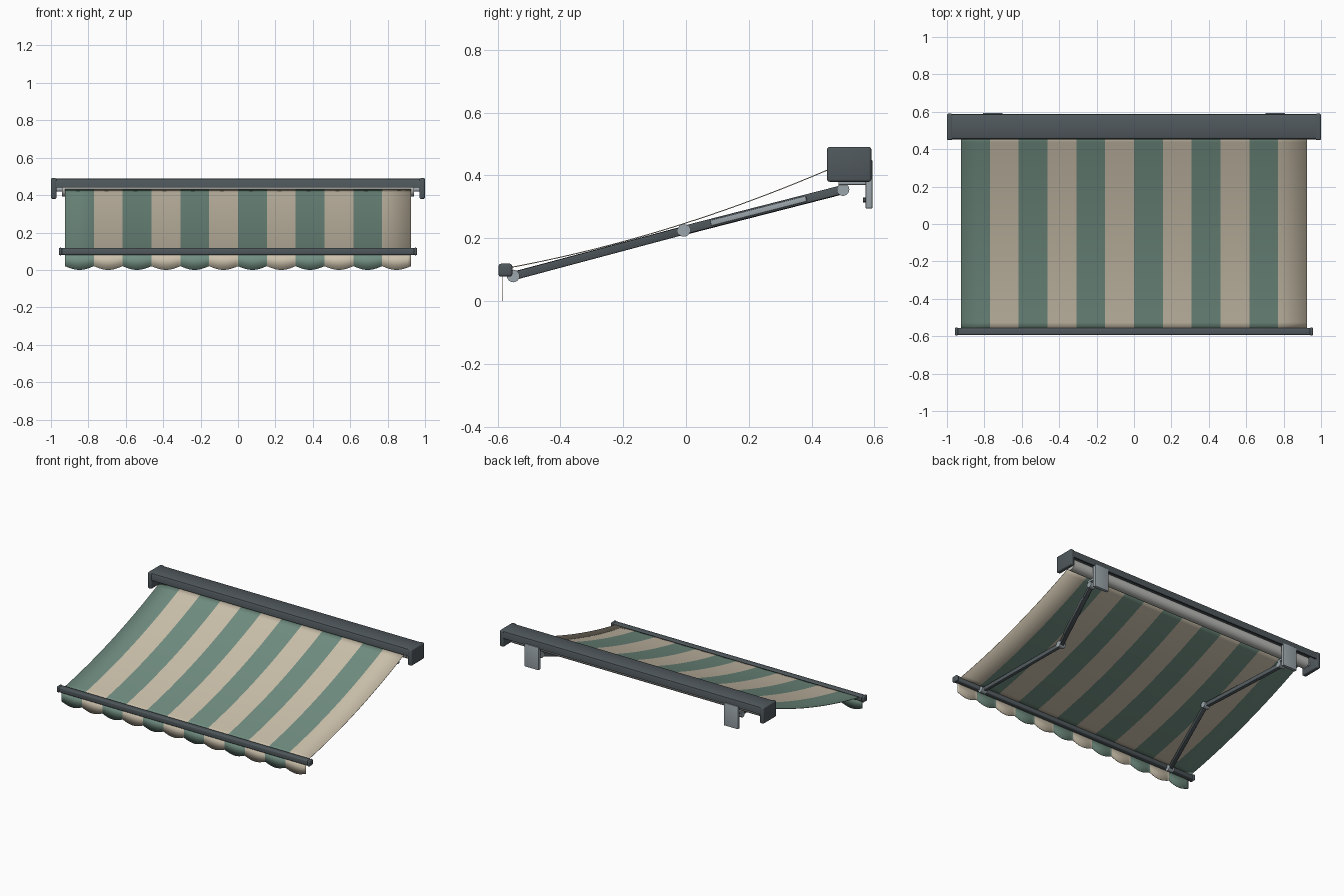
import bpy, bmesh, math
from mathutils import Vector, Matrix

if "Cube" in bpy.data.objects:
    bpy.data.objects.remove(bpy.data.objects["Cube"])


def material(name, rgb):
    m = bpy.data.materials.new(name)
    m.diffuse_color = (*rgb, 1)
    m.use_nodes = True
    m.node_tree.nodes["Principled BSDF"].inputs["Base Color"].default_value = m.diffuse_color
    return m


DARK = material("dark_metal", (0.08, 0.098, 0.108))
LIGHT = material("light_metal", (0.33, 0.38, 0.41))
TUBE = material("tube_metal", (0.5, 0.5, 0.48))
GREEN = material("green_cloth", (0.165, 0.27, 0.22))
BEIGE = material("beige_cloth", (0.6, 0.53, 0.41))


def finish(name, bm, mats, smooth=True):
    bmesh.ops.recalc_face_normals(bm, faces=bm.faces[:])
    me = bpy.data.meshes.new(name)
    bm.to_mesh(me)
    bm.free()
    for m in mats:
        me.materials.append(m)
    ob = bpy.data.objects.new(name, me)
    bpy.context.collection.objects.link(ob)
    if smooth:
        bpy.context.view_layer.objects.active = ob
        bpy.ops.object.select_all(action='DESELECT')
        ob.select_set(True)
        bpy.ops.object.shade_smooth_by_angle(angle=math.radians(35))
    return ob


def box(name, lo, hi, mat, bevel=0.0, matrix=None):
    lo, hi = Vector(lo), Vector(hi)
    bm = bmesh.new()
    bmesh.ops.create_cube(bm, size=1, matrix=Matrix.Translation((lo + hi) / 2) @ Matrix.Diagonal((*(hi - lo), 1)))
    if bevel:
        bmesh.ops.bevel(bm, geom=bm.edges[:], offset=bevel, segments=3, profile=0.5, affect='EDGES')
    if matrix:
        bm.transform(matrix)
    return finish(name, bm, [mat])


def cylinder(name, centre, axis, radius, length, mat, sides=32):
    bm = bmesh.new()
    rot = Vector(axis).to_track_quat('Z', 'Y').to_matrix().to_4x4()
    bmesh.ops.create_cone(bm, cap_ends=True, segments=sides, radius1=radius, radius2=radius,
                          depth=length, matrix=Matrix.Translation(centre) @ rot)
    return finish(name, bm, [mat])


def beam(name, a, b, width, height, mat, start=0.0, end=1.0, offset=0.0, bevel=0.004):
    # box running along the line a-b, optionally shifted sideways
    a, b = Vector(a), Vector(b)
    d = b - a
    mtx = Matrix.Translation(a) @ d.to_track_quat('Y', 'Z').to_matrix().to_4x4()
    n = d.length
    return box(name, (offset - width / 2, start * n, -height / 2),
               (offset + width / 2, end * n, height / 2), mat, bevel, mtx)


# hood: open-bottomed channel swept along x
outer = [(0.452, 0.44), (0.452, 0.478), (0.456, 0.486), (0.464, 0.49),
         (0.578, 0.49), (0.585, 0.486), (0.588, 0.478), (0.588, 0.44)]
inner = [(0.578, 0.44), (0.578, 0.479), (0.462, 0.479), (0.462, 0.44)]
bm = bmesh.new()
f = bm.faces.new([bm.verts.new((-0.985, y, z)) for y, z in outer + inner])
ext = bmesh.ops.extrude_face_region(bm, geom=[f])
bmesh.ops.translate(bm, vec=(1.97, 0, 0), verts=[v for v in ext['geom'] if isinstance(v, bmesh.types.BMVert)])
finish("hood", bm, [DARK])

# roller tube and front bar
cylinder("roller_tube", (0, 0.516, 0.43), (1, 0, 0), 0.037, 1.88, TUBE, 40)
cylinder("roller_axle", (0, 0.516, 0.43), (1, 0, 0), 0.012, 1.95, LIGHT, 20)
box("front_bar", (-0.945, -0.594, 0.08), (0.945, -0.555, 0.117), DARK, 0.008)

# striped cloth and scalloped valance
HALF, STRIPES = 0.925, 12
W = 2 * HALF / STRIPES


def cloth(name, columns, rows, point):
    bm = bmesh.new()
    nx = STRIPES * columns
    grid = [[bm.verts.new(point(i, j / rows)) for i in range(nx + 1)] for j in range(rows + 1)]
    for j in range(rows):
        for i in range(nx):
            f = bm.faces.new((grid[j][i], grid[j][i + 1], grid[j + 1][i + 1], grid[j + 1][i]))
            f.material_index = (i // columns) % 2
    ob = finish(name, bm, [GREEN, BEIGE])
    mod = ob.modifiers.new("thickness", 'SOLIDIFY')
    mod.thickness = 0.003
    mod.offset = 0


def canopy_point(i, t):
    return (-HALF + i * W, -0.57 + 1.052 * t, 0.105 + 0.326 * t - 4 * 0.033 * t * (1 - t))


def valance_point(i, t):
    bottom = 0.02 * (1 - math.sin(math.pi * (i % 10) / 10))
    return (-HALF + i * W / 10, -0.585, bottom + (0.09 - bottom) * t)


cloth("canopy", 1, 24, canopy_point)
cloth("valance", 10, 1, valance_point)

# mirrored hardware
for s, side in ((-1, "left"), (1, "right")):
    x0, x1 = sorted((s * 0.97, s * 1.0))
    box(side + "_hood_cap", (x0, 0.449, 0.38), (x1, 0.59, 0.491), DARK, 0.008)
    x0, x1 = sorted((s * 0.94, s * 0.958))
    box(side + "_bar_cap", (x0, -0.597, 0.078), (x1, -0.553, 0.119), DARK, 0.008)

    # wall bracket, bolts and shoulder mount
    box(side + "_wall_bracket", (s * 0.755 - 0.053, 0.572, 0.295), (s * 0.755 + 0.053, 0.593, 0.45), LIGHT, 0.002)
    for k in (-1, 1):
        cylinder(f"{side}_bolt_{k}", (s * 0.755 + k * 0.03, 0.569, 0.322), (0, 1, 0), 0.008, 0.01, DARK, 6)
    box(side + "_shoulder_mount", (s * 0.76 - 0.022, 0.485, 0.37), (s * 0.76 + 0.022, 0.575, 0.386), LIGHT, 0.002)

    # folding arm
    shoulder, elbow, wrist = (s * 0.76, 0.5, 0.355), (s * 0.58, -0.007, 0.225), (s * 0.75, -0.55, 0.08)
    beam(side + "_rear_arm", shoulder, elbow, 0.026, 0.028, DARK)
    beam(side + "_arm_spring", shoulder, elbow, 0.008, 0.018, LIGHT, 0.22, 0.82, -s * 0.015, 0.002)
    beam(side + "_front_arm", elbow, wrist, 0.024, 0.026, DARK)
    for part, p in (("shoulder", shoulder), ("elbow", elbow), ("wrist", wrist)):
        cylinder(f"{side}_{part}_joint", p, (1, 0, 0), 0.02, 0.042, LIGHT, 24)
